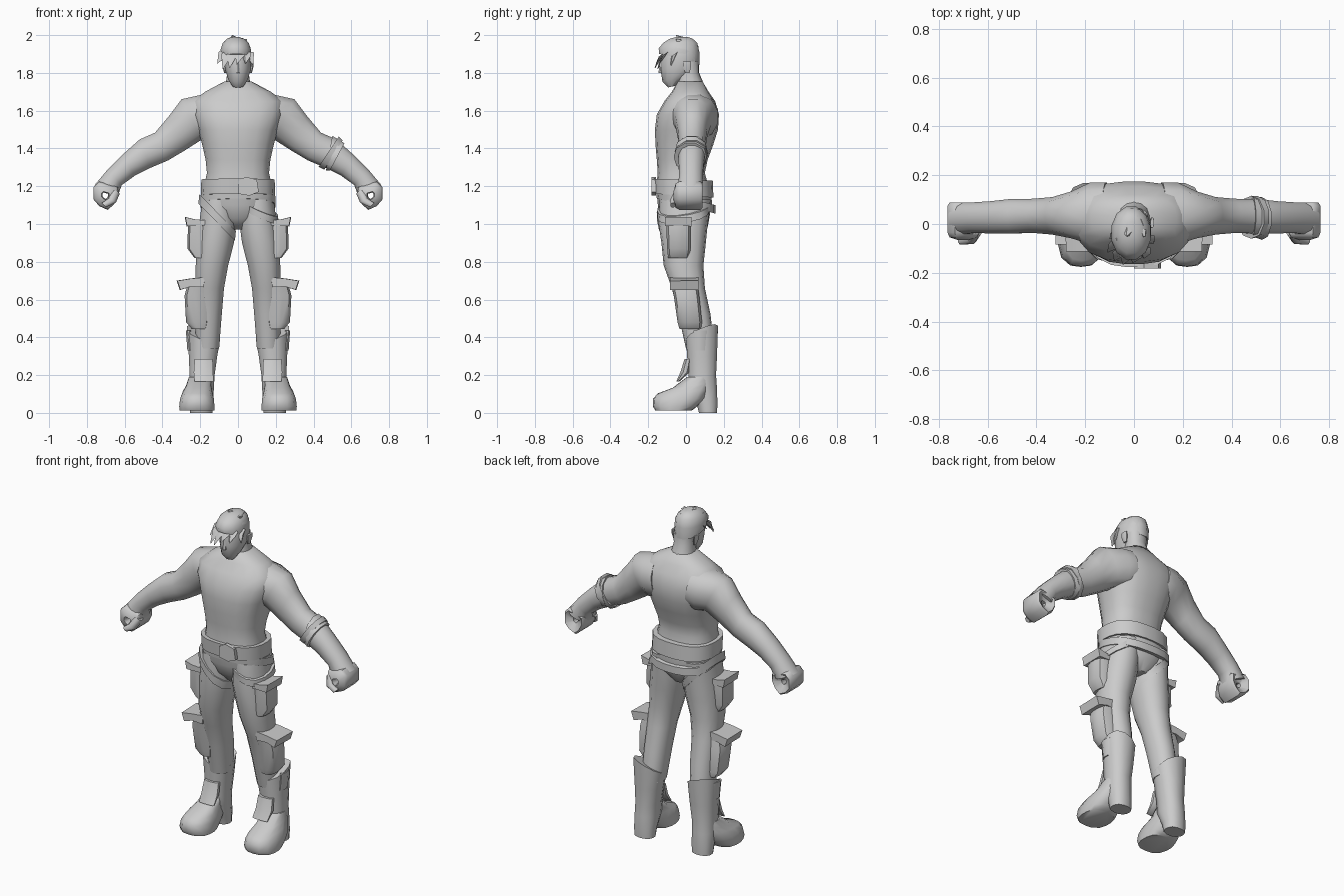
import bpy, bmesh, math
from mathutils import Vector as V

grey = bpy.data.materials.new("plain_grey")
grey.diffuse_color = (0.6, 0.6, 0.6, 1)


def finish(name, bm, mirror=False, limit=48):
    bmesh.ops.recalc_face_normals(bm, faces=bm.faces)
    for f in bm.faces:
        f.smooth = True
    for e in bm.edges:
        e.smooth = e.calc_face_angle(0) < math.radians(limit)
    me = bpy.data.meshes.new(name)
    bm.to_mesh(me)
    bm.free()
    me.materials.append(grey)
    ob = bpy.data.objects.new(name, me)
    bpy.context.collection.objects.link(ob)
    if mirror:
        ob.modifiers.new("mirror", 'MIRROR')
    return ob


def loft(name, rings, n=14, p=2.3, mirror=False, limit=48):
    """Skin over rings (centre, axis_a, axis_b) with a superellipse section."""
    bm = bmesh.new()
    loops = []
    for c, a, b in rings:
        c, a, b = V(c), V(a), V(b)
        loop = []
        for i in range(n):
            t = 2 * math.pi * (i + 0.5) / n
            u, w = math.cos(t), math.sin(t)
            k = (abs(u) ** p + abs(w) ** p) ** (-1 / p)
            loop.append(bm.verts.new(c + a * u * k + b * w * k))
        loops.append(loop)
    for l, m in zip(loops, loops[1:]):
        for i in range(n):
            j = (i + 1) % n
            bm.faces.new((l[i], l[j], m[j], m[i]))
    bm.faces.new(loops[0])
    bm.faces.new(loops[-1])
    return finish(name, bm, mirror, limit)


def level(z, cx, rx, y0, y1, dz=0, dx=0):
    """Near horizontal ring; dz tilts it to the back, dx tilts it to +x."""
    return (cx, (y0 + y1) / 2, z), (rx, 0, dx), (0, (y1 - y0) / 2, dz)


def span(x0, z0, x1, z1, y0, y1):
    """Ring across a limb, from an upper to a lower point."""
    return (((x0 + x1) / 2, (y0 + y1) / 2, (z0 + z1) / 2),
            ((x0 - x1) / 2, 0, (z0 - z1) / 2), (0, (y1 - y0) / 2, 0))


def prism(name, outline, y0, y1, mirror=True, taper=1.0):
    """Extrude an x-z outline along y."""
    bm = bmesh.new()
    mid = sum((V(q) for q in outline), V((0, 0))) / len(outline)
    rows = []
    for y, s in ((y0, taper), (y1, 1)):
        rows.append([bm.verts.new((mid.x + (x - mid.x) * s, y, mid.y + (z - mid.y) * s))
                     for x, z in outline])
    n = len(outline)
    for i in range(n):
        j = (i + 1) % n
        bm.faces.new((rows[0][i], rows[0][j], rows[1][j], rows[1][i]))
    bm.faces.new(rows[0])
    bm.faces.new(rows[1])
    return finish(name, bm, mirror, 30)


# torso, neck and hips
loft("torso", [level(*r) for r in (
    (1.18, 0, .185, -.16, .125), (1.27, 0, .165, -.15, .10), (1.34, 0, .172, -.155, .115),
    (1.42, 0, .19, -.162, .145), (1.50, 0, .212, -.165, .17), (1.58, 0, .24, -.155, .175),
    (1.65, 0, .24, -.115, .155), (1.70, 0, .175, -.075, .12), (1.755, 0, .072, -.045, .088))],
    20, 2.6, limit=70)
loft("neck", [level(1.66, 0, .085, -.06, .12), level(1.74, 0, .066, -.05, .095),
              level(1.80, 0, .058, -.045, .07), level(1.86, 0, .06, -.03, .068)])
loft("hips", [level(*r) for r in (
    (.97, 0, .05, -.07, .08), (1.03, 0, .15, -.125, .12), (1.10, 0, .19, -.15, .14),
    (1.20, 0, .185, -.16, .13))], 20)

# arms
loft("arm", [span(*r) for r in (
    (.13, 1.695, .10, 1.46, -.10, .172), (.20, 1.685, .15, 1.445, -.085, .172),
    (.30, 1.663, .19, 1.445, -.06, .135),
    (.365, 1.575, .285, 1.385, -.045, .112), (.44, 1.485, .37, 1.335, -.038, .105),
    (.52, 1.45, .465, 1.295, -.04, .105), (.61, 1.37, .545, 1.255, -.04, .095),
    (.69, 1.29, .615, 1.205, -.038, .09), (.762, 1.205, .632, 1.155, -.045, .09))], 12,
    mirror=True)

# fists: a closed hand curled around a small gap
bm = bmesh.new()
outer = [(.735, 1.225), (.765, 1.195), (.765, 1.13), (.735, 1.095), (.69, 1.075),
         (.655, 1.105), (.632, 1.15), (.635, 1.195)]
rows = []
for y, s in ((-.04, .22), (-.066, .3), (-.055, .85), (-.035, 1), (.075, 1), (.088, .85),
             (.06, .22)):
    rows.append([bm.verts.new((.703 + (x - .703) * s, y, 1.15 + (z - 1.15) * s))
                 for x, z in outer])
for a, b in zip(rows, rows[1:] + rows[:1]):
    for i in range(8):
        j = (i + 1) % 8
        bm.faces.new((a[i], a[j], b[j], b[i]))
finish("fist", bm, True)
loft("thumb", [((.645, -.03, 1.18), (.02, 0, .02), (0, .025, 0)),
               ((.665, -.062, 1.125), (.02, 0, .012), (0, .022, 0)),
               ((.71, -.07, 1.10), (.012, 0, .012), (0, .014, 0))], 8, mirror=True)

# crossed bands at one elbow
loft("arm_band_lower", [span(.535, 1.465, .425, 1.30, -.06, .115),
                        span(.555, 1.445, .455, 1.285, -.055, .115)], 10)
loft("arm_band_upper", [span(.50, 1.47, .465, 1.28, -.05, .116),
                        span(.565, 1.43, .485, 1.28, -.065, .11)], 10)

# head
loft("head", [level(*r) for r in (
    (1.728, 0, .028, -.095, -.05, .005), (1.765, 0, .052, -.125, .0, .01),
    (1.82, 0, .07, -.135, .065), (1.88, -.003, .075, -.135, .07),
    (1.94, -.008, .074, -.12, .066), (1.975, -.01, .05, -.08, .04))], 14, 2.1)
loft("nose", [level(1.80, 0, .013, -.146, -.11), level(1.86, 0, .007, -.137, -.11)], 6)
loft("ear", [level(1.80, .068, .006, -.005, .02), level(1.835, .074, .009, -.018, .028),
             level(1.86, .075, .007, -.018, .028)], 8, mirror=True)

# hair cap and pressed-down locks
loft("hair", [level(*r) for r in (
    (1.872, -.01, .08, -.145, .074, -.03), (1.92, -.012, .083, -.148, .074, -.01),
    (1.96, -.012, .07, -.122, .062), (1.982, -.013, .045, -.085, .035),
    (1.99, -.015, .018, -.05, .01))], 12, 2.1)
locks = (((-.075, -.08, 1.91), (-.108, -.115, 1.85)), ((-.06, -.115, 1.90), (-.08, -.15, 1.82)),
         ((-.03, -.125, 1.90), (-.045, -.165, 1.825)), ((.01, -.125, 1.90), (-.005, -.158, 1.85)),
         ((.045, -.11, 1.90), (.04, -.14, 1.85)), ((-.07, -.04, 1.90), (-.098, -.06, 1.875)),
         ((.06, -.06, 1.90), (.078, -.08, 1.84)), ((-.02, -.03, 1.975), (-.03, -.05, 2.0)),
         ((.025, -.035, 1.965), (.045, -.05, 1.98)), ((-.05, -.04, 1.96), (-.07, -.065, 1.965)))
for i, (base, tip) in enumerate(locks):
    loft(f"hair_lock_{i + 1}", [(base, (.028, 0, 0), (0, .02, .015)),
                                (tip, (.002, 0, 0), (0, .002, 0))], 5)

# belts and thigh straps
loft("belt", [level(1.15, 0, .196, -.17, .146, -.01), level(1.235, 0, .195, -.177, .142, -.005)],
     20, 2.6)
loft("low_belt", [level(1.095, 0, .2, -.155, .157, -.04),
                  level(1.14, 0, .2, -.16, .157, -.04)], 20, 2.6)
loft("thigh_strap_left", [level(1.01, -.113, .098, -.152, .12, 0, -.10),
                          level(1.06, -.108, .098, -.155, .128, 0, -.10)], 14)
loft("thigh_strap_right", [level(1.05, .115, .102, -.15, .125, .02, -.045),
                           level(1.09, .11, .102, -.153, .13, .02, -.045)], 14)
prism("buckle", [(0, 1.16), (.06, 1.15), (.11, 1.17), (.10, 1.235), (.04, 1.25), (0, 1.225)],
      -.182, -.16, False)

# legs
loft("leg", [level(*r) for r in (
    (1.13, .10, .09, -.14, .13), (1.0, .107, .10, -.145, .115), (.90, .12, .10, -.13, .105),
    (.78, .138, .087, -.118, .092), (.66, .15, .077, -.075, .10), (.52, .155, .07, -.04, .13),
    (.34, .162, .063, 0, .15))], 14, mirror=True)

# boots: shaft down to the heel, wide toe, guard and clasp
loft("boot_shaft", [level(*r) for r in (
    (0, .194, .06, .068, .165), (.05, .194, .063, .055, .167), (.13, .193, .066, .01, .165),
    (.2, .19, .067, .012, .16), (.3, .185, .076, .005, .165),
    (.42, .183, .088, .0, .17, .035, .03))], 12, 2.6, mirror=True)
loft("boot_foot", [level(*r) for r in (
    (.012, .217, .092, -.162, .03), (.035, .218, .094, -.176, .06), (.075, .217, .09, -.174, .10),
    (.113, .214, .078, -.15, .12, .01), (.145, .208, .066, -.07, .13, .012),
    (.19, .2, .06, .005, .13))], 14, 2.7, mirror=True)
loft("shin_guard", [level(.165, .18, .05, -.052, -.036), level(.215, .183, .052, -.03, .02),
                    level(.285, .182, .048, -.008, .03)], 8, 4, mirror=True)
loft("boot_clasp", [level(.33, .248, .02, .04, .11), level(.435, .262, .014, .04, .11)],
     8, 5, mirror=True)

# thigh pouches with flared flaps
loft("upper_pouch", [level(.82, .195, .035, -.095, .015), level(.87, .21, .058, -.1, .025),
                     level(1.0, .205, .06, -.105, .025)], 12, 3.5, mirror=True)
prism("upper_pouch_flap", [(.16, 1.02), (.23, 1.025), (.282, 1.038), (.272, .988), (.17, .99)],
      -.112, .03, taper=.95)
loft("lower_pouch", [level(.445, .205, .04, -.035, .08), level(.48, .215, .06, -.045, .085),
                     level(.62, .215, .068, -.065, .07), level(.69, .205, .06, -.08, .06)],
     12, 3.5, mirror=True)
prism("lower_pouch_flap", [(.17, .72), (.25, .712), (.325, .70), (.308, .65), (.25, .668),
                           (.18, .665)], -.085, .065, taper=.95)
